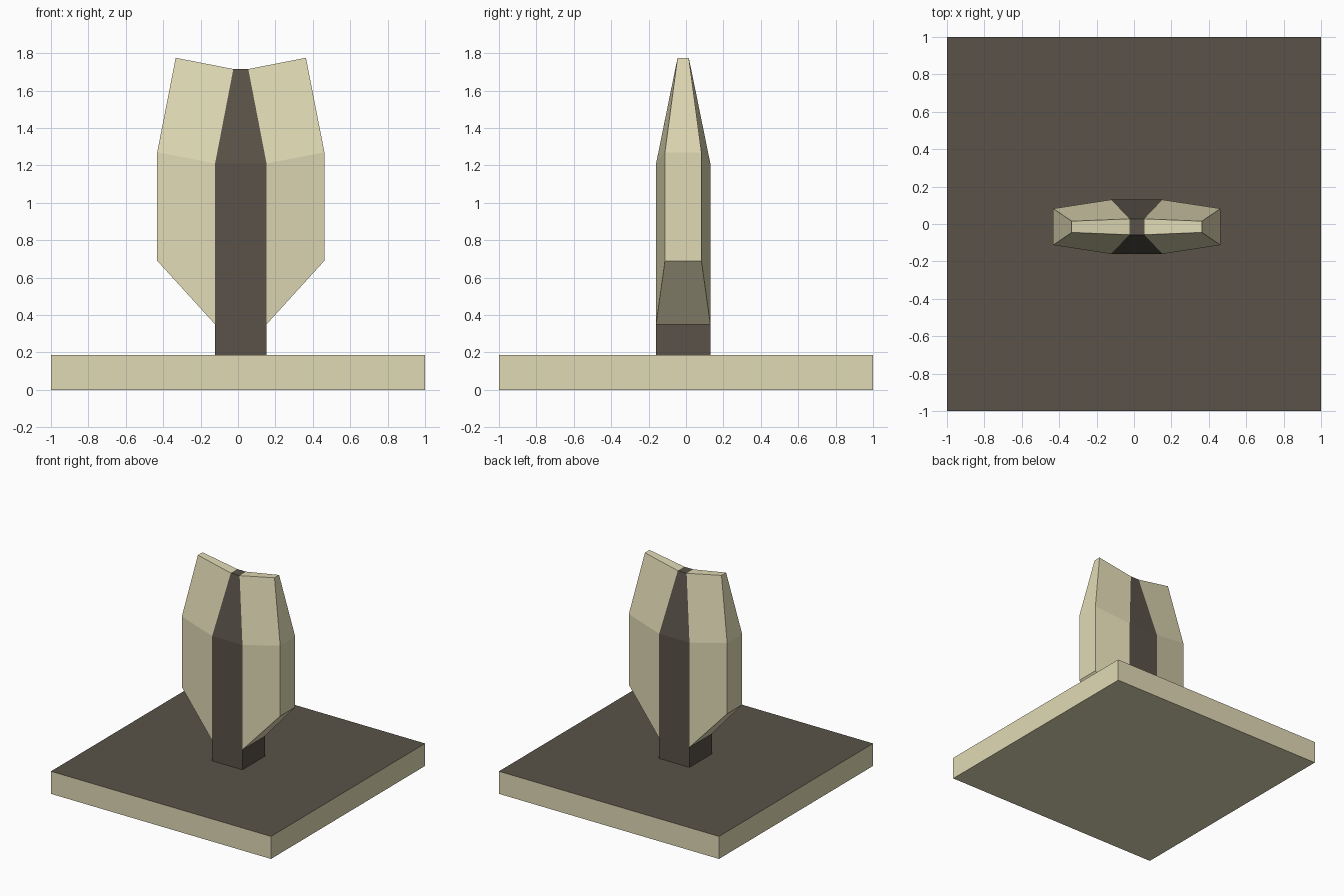
import bpy

if "Cube" in bpy.data.objects:
    bpy.data.objects.remove(bpy.data.objects["Cube"])

CENTRE = (0.015, -0.015, 0)


def material(name, rgb):
    m = bpy.data.materials.new(name)
    m.diffuse_color = (*rgb, 1)
    m.use_nodes = True
    m.node_tree.nodes["Principled BSDF"].inputs["Base Color"].default_value = m.diffuse_color
    return m


cream = material("cream", (0.75, 0.70, 0.46))
dark = material("dark_brown", (0.10, 0.085, 0.065))


def make(name, verts, faces, mats, location=(0, 0, 0)):
    me = bpy.data.meshes.new(name)
    me.from_pydata(verts, [], faces)
    for m in mats:
        me.materials.append(m)
    ob = bpy.data.objects.new(name, me)
    ob.location = location
    bpy.context.collection.objects.link(ob)
    return ob


def stack(name, rings, mats):
    """Closed four-sided column from (half_x, half_y, z) rings."""
    location = CENTRE if name == "post" else (0, 0, 0)
    verts = [(sx * x, sy * y, z) for x, y, z in rings
             for sx, sy in ((-1, -1), (1, -1), (1, 1), (-1, 1))]
    faces = [(3, 2, 1, 0)]
    for r in range(len(rings) - 1):
        a = 4 * r
        for i in range(4):
            j = (i + 1) % 4
            faces.append((a + i, a + j, a + 4 + j, a + 4 + i))
    t = 4 * (len(rings) - 1)
    faces.append((t, t + 1, t + 2, t + 3))
    return make(name, verts, faces, mats, location)


# Square base slab with a dark top
base = stack("base_slab", [(1, 1, 0), (1, 1, 0.185)], [cream, dark])
base.data.polygons[-1].material_index = 1

# Central post, tapering at the top
stack("post", [(0.1375, 0.145, 0.185), (0.1375, 0.145, 1.21),
               (0.04, 0.0425, 1.715)], [dark])

# Wing: inner and outer edge points (x, half_y, z), bottom to top
inner = [(0.1375, 0.145, 0.35), (0.1375, 0.145, 1.21), (0.04, 0.0425, 1.715)]
outer = [(0.447, 0.0975, 0.69), (0.447, 0.0975, 1.27), (0.348, 0.03, 1.775)]
verts = [(x, s * y, z) for a, b in zip(inner, outer)
         for x, y, z in (a, b) for s in (-1, 1)]
faces = [(0, 1, 3, 2), (8, 10, 11, 9)]
for k in (0, 4):
    faces += [(k, k + 2, k + 6, k + 4),
              (k + 2, k + 3, k + 7, k + 6),
              (k + 3, k + 1, k + 5, k + 7)]
wings = make("wings", verts, faces, [cream], CENTRE)
mirror = wings.modifiers.new("mirror", 'MIRROR')
mirror.use_mirror_merge = False
